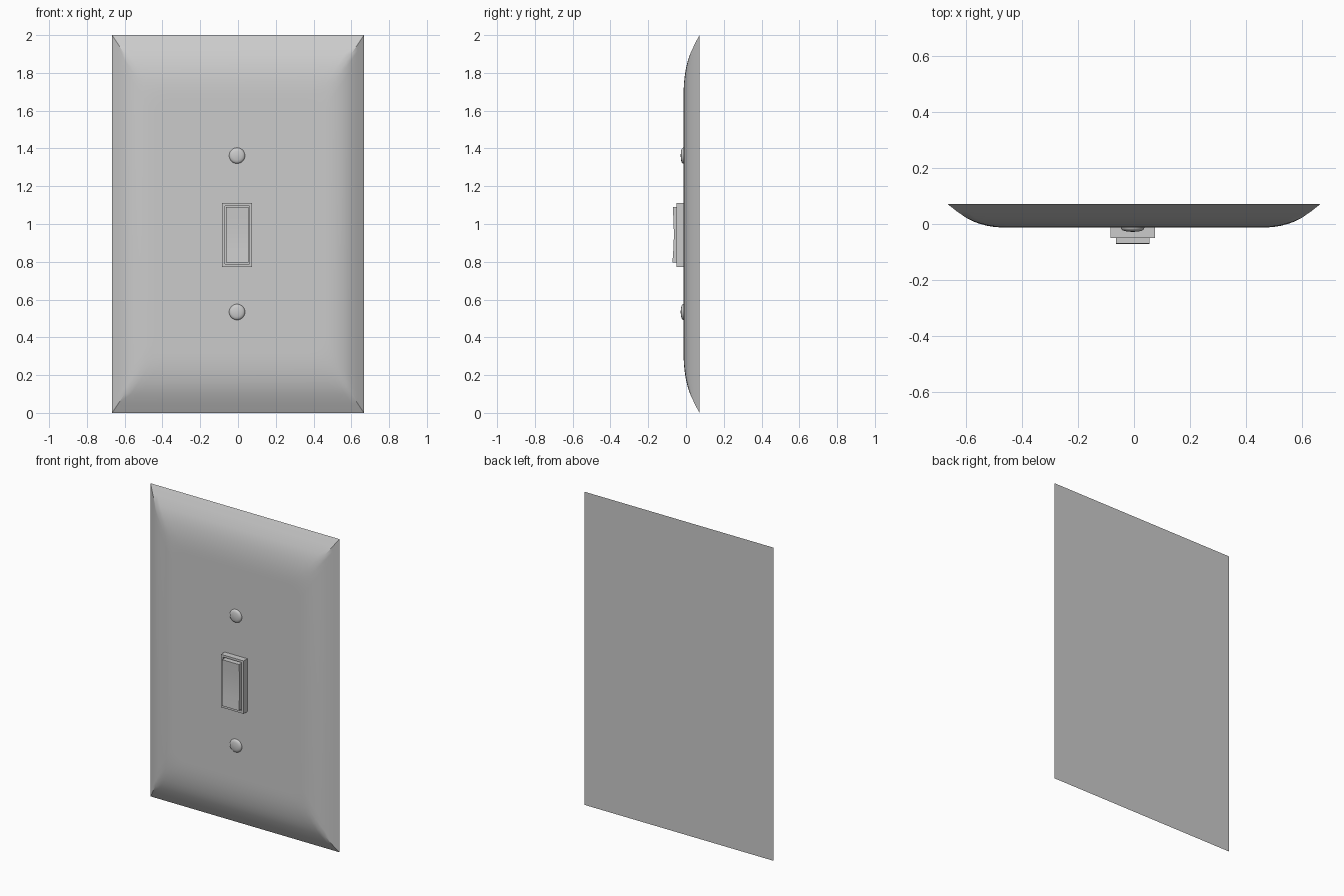
import bpy, bmesh, math

if "Cube" in bpy.data.objects:
    bpy.data.objects.remove(bpy.data.objects["Cube"])

HX, HZ, CZ = 0.667, 1.0, 1.0      # plate half width, half height, centre height
MX = -0.005                       # middle of the switch and screws


def finish(bm, name, angle=None):
    bmesh.ops.recalc_face_normals(bm, faces=bm.faces)
    mesh = bpy.data.meshes.new(name)
    bm.to_mesh(mesh)
    bm.free()
    ob = bpy.data.objects.new(name, mesh)
    bpy.context.collection.objects.link(ob)
    if angle:
        bpy.ops.object.select_all(action='DESELECT')
        ob.select_set(True)
        bpy.context.view_layer.objects.active = ob
        bpy.ops.object.shade_smooth_by_angle(angle=math.radians(angle))
    return ob


def loft(rings, name, angle=None, closed=False):
    """Skin a series of rings; cap the ends, or join last to first if closed."""
    bm = bmesh.new()
    loops = [[bm.verts.new(p) for p in r] for r in rings]
    pairs = list(zip(loops, loops[1:]))
    if closed:
        pairs.append((loops[-1], loops[0]))
    else:
        bm.faces.new(loops[0])
        bm.faces.new(loops[-1])
    for a, b in pairs:
        n = len(a)
        for i in range(n):
            j = (i + 1) % n
            bm.faces.new((a[i], a[j], b[j], b[i]))
    return finish(bm, name, angle)


def plate_ring(s, y, rounding, c=0.08):
    """Scaled rectangle whose corners go from sharp (0) to round (1)."""
    pts = []
    for q in range(4):
        sx, sz = ((1, 1), (-1, 1), (-1, -1), (1, -1))[q]
        for k in range(7):
            a = math.pi / 2 * (k if q % 2 == 0 else 6 - k) / 6
            u, v = math.cos(a), math.sin(a)
            f = 1 - rounding + rounding * max(u, v)
            u, v = u / max(u, v) * f, v / max(u, v) * f
            pts.append((sx * (HX * s - c + c * u), y, CZ + sz * (HZ * s - c + c * v)))
    return pts


def rect(x0, x1, z0, z1, y):
    return [(x0, y, z0), (x1, y, z0), (x1, y, z1), (x0, y, z1)]


# Wall plate with curved, mitred border
profile = [(1, .071, 0), (.95, .045, 0), (.9, .022, 0), (.865, .010, .2),
           (.83, .001, .4), (.79, -.006, .6), (.75, -.0105, .8),
           (.71, -.0125, 1), (.68, -.013, 1), (.66, -.013, 1)]
loft([plate_ring(*p) for p in profile], "wall_plate", 34)

# Raised frame around the rocker
out = (-.085, .075, .772, 1.11)
inn = (-.070, .062, .787, 1.096)
loft([rect(*out, 0), rect(*out, -.051), rect(*inn, -.051), rect(*inn, 0)],
     "switch_frame", closed=True)

# Rocker with a shallow dished front
side = [(0, .795), (-.072, .795), (-.067, .865), (-.064, .94),
        (-.066, 1.02), (-.070, 1.089), (0, 1.089)]
loft([[(x, y, z) for y, z in side] for x in (-.064, .056)], "rocker", 30)

# Domed screws
dome = [(.042, 0), (.042, -.014), (.040, -.019), (.034, -.0235),
        (.024, -.026), (.012, -.0275), (.004, -.028)]
for name, z in (("upper_screw", 1.362), ("lower_screw", .534)):
    loft([[(MX + r * math.cos(i * math.tau / 32), y, z + r * math.sin(i * math.tau / 32))
           for i in range(32)] for r, y in dome], name, 50)
